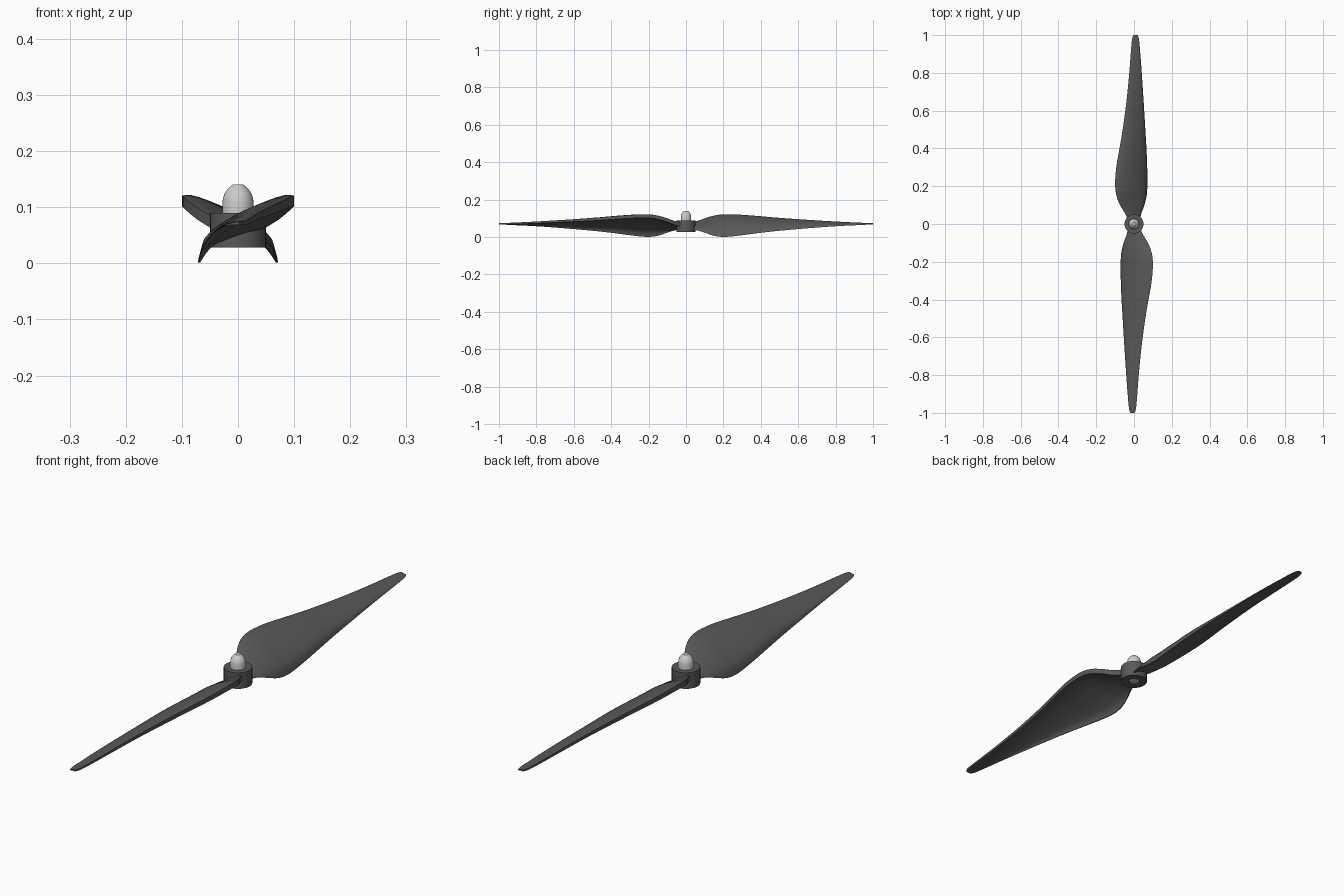
import bpy, bmesh
from math import sin, cos, pi, radians

if "Cube" in bpy.data.objects:
    bpy.data.objects.remove(bpy.data.objects["Cube"])

dark = bpy.data.materials.new("dark_plastic")
dark.diffuse_color = (0.1, 0.1, 0.1, 1)
dark.use_nodes = True
dark.node_tree.nodes["Principled BSDF"].inputs["Base Color"].default_value = dark.diffuse_color


def finish(name, bm, mat=None, angle=35):
    bmesh.ops.remove_doubles(bm, verts=bm.verts, dist=1e-6)
    bmesh.ops.recalc_face_normals(bm, faces=bm.faces)
    me = bpy.data.meshes.new(name)
    bm.to_mesh(me)
    bm.free()
    ob = bpy.data.objects.new(name, me)
    bpy.context.collection.objects.link(ob)
    if mat:
        me.materials.append(mat)
    bpy.ops.object.select_all(action='DESELECT')
    ob.select_set(True)
    bpy.context.view_layer.objects.active = ob
    bpy.ops.object.shade_smooth_by_angle(angle=radians(angle))
    return ob


def lathe(name, profile, mat=None, closed=False, n=32):
    bm = bmesh.new()
    rings = [[bm.verts.new((r * cos(2 * pi * i / n), r * sin(2 * pi * i / n), z))
              for i in range(n)] for r, z in profile]
    pairs = list(zip(rings, rings[1:]))
    if closed:
        pairs.append((rings[-1], rings[0]))
    else:
        bm.faces.new(rings[0])
        bm.faces.new(rings[-1])
    for a, b in pairs:
        for i in range(n):
            j = (i + 1) % n
            bm.faces.new((a[i], a[j], b[j], b[i]))
    return finish(name, bm, mat)


# Blade stations: y, leading x, trailing x, leading z, trailing z, edge thickness
STATIONS = [
    (0.025, -0.034, 0.032, 0.080, 0.040, 0.022),
    (0.06, -0.050, 0.040, 0.086, 0.036, 0.022),
    (0.10, -0.074, 0.055, 0.100, 0.024, 0.021),
    (0.15, -0.093, 0.067, 0.115, 0.007, 0.020),
    (0.21, -0.100, 0.071, 0.121, 0.001, 0.019),
    (0.30, -0.094, 0.070, 0.118, 0.010, 0.018),
    (0.40, -0.077, 0.066, 0.110, 0.023, 0.016),
    (0.50, -0.060, 0.060, 0.102, 0.034, 0.015),
    (0.65, -0.040, 0.051, 0.092, 0.047, 0.012),
    (0.80, -0.025, 0.041, 0.083, 0.058, 0.010),
    (0.92, -0.016, 0.032, 0.077, 0.064, 0.008),
    (0.98, -0.010, 0.026, 0.075, 0.067, 0.007),
    (1.00, -0.003, 0.019, 0.074, 0.068, 0.006),
]


def smooth_stations(steps=3):
    out = []
    last = len(STATIONS) - 1
    for k in range(last):
        p = [STATIONS[min(max(k + d, 0), last)] for d in (-1, 0, 1, 2)]
        for s in range(steps):
            t = s / steps
            out.append([0.5 * (2 * b + (c - a) * t + (2 * a - 5 * b + 4 * c - d) * t ** 2
                               + (3 * b - a - 3 * c + d) * t ** 3) for a, b, c, d in zip(*p)])
    return out + [list(STATIONS[-1])]


def blade(name, sign):
    bm = bmesh.new()
    rings = []
    m = 14
    for y, xl, xt, zl, zt, th in smooth_stations():
        camber = 0.31 * ((xt - xl) ** 2 + (zl - zt) ** 2) ** 0.5
        if y > 0.4:
            camber *= 1 - 0.5 * (y - 0.4) / 0.6
        camber *= min(1, 0.3 + y * 4)
        top, low = [], []
        for i in range(m + 1):
            t = 0.5 * (i / m) + 0.5 * sin(pi / 2 * i / m)
            x = xl + (xt - xl) * t
            z = zl + (zt - zl) * t + camber * t ** 0.7 * max(0, 1 - t) ** 0.35
            top.append((x, z))
            low.append((x, z - th * (0.12 + 0.88 * max(0, 1 - t) ** 0.5)))
        low[-1] = (xt - 0.15 * th, zt)
        rings.append([bm.verts.new((sign * x, sign * y, z)) for x, z in top + low[::-1]])
    n = len(rings[0])
    for a, b in zip(rings, rings[1:]):
        for i in range(n):
            j = (i + 1) % n
            bm.faces.new((a[i], a[j], b[j], b[i]))
    # Caps as strips across the section
    for r in (rings[0], rings[-1]):
        for i in range(m):
            bm.faces.new((r[i], r[i + 1], r[n - 2 - i], r[n - 1 - i]))
    return finish(name, bm, dark, 40)


blade("blade_back", 1)
blade("blade_front", -1)

# Hub ring with a central bore
lathe("hub", [(0.021, 0.028), (0.05, 0.028), (0.05, 0.09), (0.021, 0.09)], dark, closed=True)

# Rounded nut on its shaft
lathe("spinner_nut", [(0.021, 0.034), (0.021, 0.09), (0.028, 0.09), (0.028, 0.108),
                      (0.0265, 0.117), (0.023, 0.126), (0.018, 0.133), (0.010, 0.14)])
